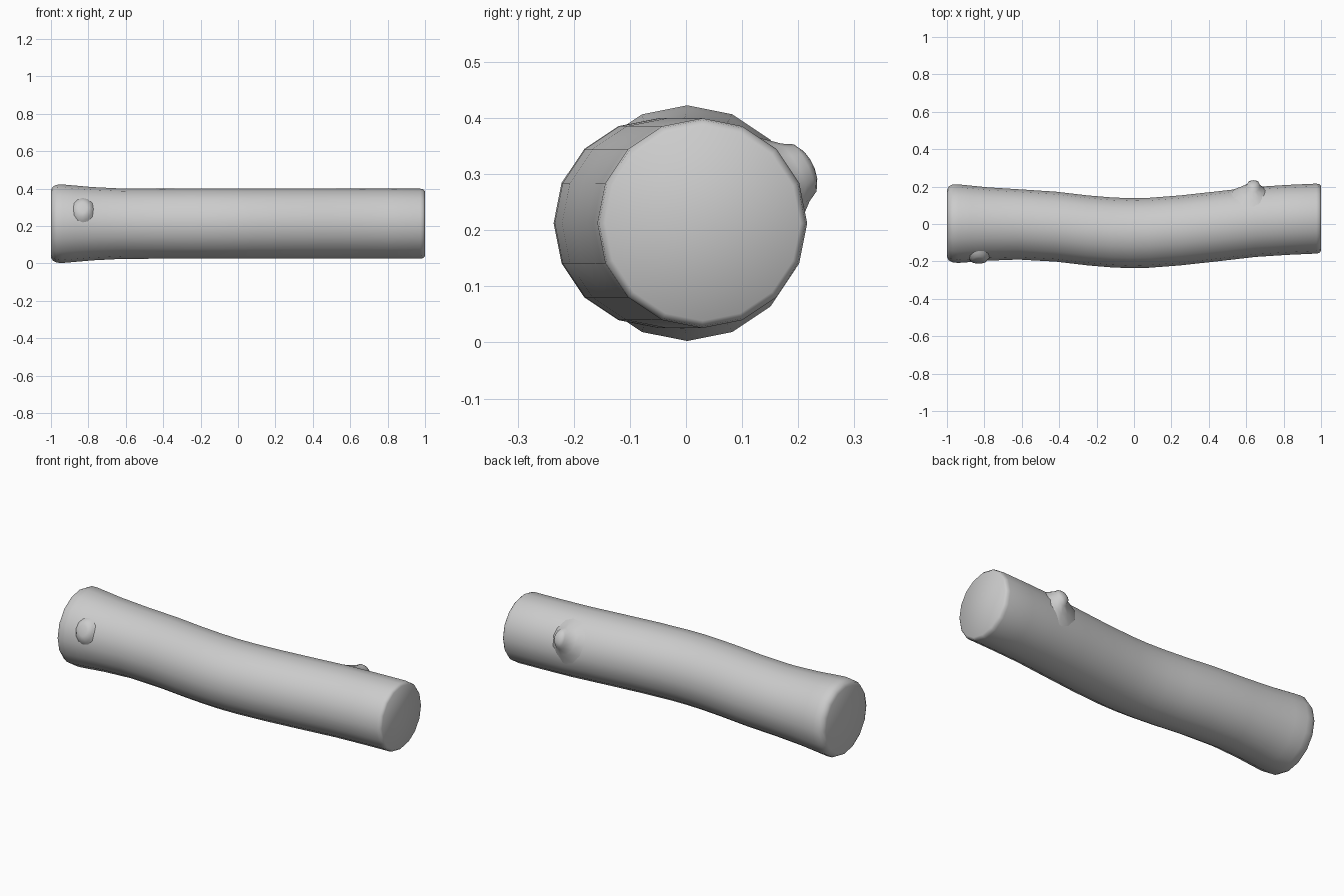
import bpy, bmesh, math
from mathutils import Vector

if "Cube" in bpy.data.objects:
    bpy.data.objects.remove(bpy.data.objects["Cube"])

SIDES = 16
ZC = 0.2125


def finish(bm, name, angle):
    bmesh.ops.recalc_face_normals(bm, faces=bm.faces)
    me = bpy.data.meshes.new(name)
    bm.to_mesh(me)
    bm.free()
    ob = bpy.data.objects.new(name, me)
    bpy.context.collection.objects.link(ob)
    bpy.ops.object.select_all(action='DESELECT')
    ob.select_set(True)
    bpy.context.view_layer.objects.active = ob
    bpy.ops.object.shade_smooth_by_angle(angle=math.radians(angle))
    return ob


def skin(bm, rings):
    # Bridge consecutive rings and close both ends
    vs = [[bm.verts.new(p) for p in r] for r in rings]
    n = len(vs[0])
    for a, b in zip(vs, vs[1:]):
        for i in range(n):
            j = (i + 1) % n
            bm.faces.new((a[i], a[j], b[j], b[i]))
    bm.faces.new(vs[0])
    bm.faces.new(vs[-1])


# Log trunk: (x, centre y, radius) along the bent axis
path = [(-1, 0.003, 0.180), (-0.99, 0.003, 0.198), (-0.97, 0.003, 0.208),
        (-0.94, 0.002, 0.210), (-0.87, 0.001, 0.204), (-0.78, 0, 0.196),
        (-0.62, -0.002, 0.188), (-0.42, -0.014, 0.187), (-0.25, -0.034, 0.187),
        (-0.12, -0.045, 0.187), (-0.02, -0.049, 0.187), (0.08, -0.047, 0.187),
        (0.25, -0.034, 0.187), (0.45, -0.012, 0.187), (0.65, 0.011, 0.187),
        (0.82, 0.022, 0.187), (0.975, 0.029, 0.187), (0.99, 0.029, 0.184),
        (1, 0.030, 0.174)]
bm = bmesh.new()
skin(bm, [[(x, y + r * math.cos(2 * math.pi * i / SIDES),
            ZC + r * math.sin(2 * math.pi * i / SIDES)) for i in range(SIDES)]
          for x, y, r in path])
finish(bm, "log_trunk", 50)


def knot(name, x, yc, radius, angle, profile, wide, trail):
    # Lathed bump whose skirt follows the curve of the trunk
    a = math.radians(angle)
    out = Vector((0, math.cos(a), math.sin(a)))
    tan = Vector((0, -math.sin(a), math.cos(a)))
    rings = []
    for r, h in profile:
        ring = []
        for i in range(12):
            t = 2 * math.pi * i / 12
            u, v = r * math.cos(t), r * math.sin(t) * wide
            if u < 0 and r > 0.04:
                u *= trail
            ring.append(Vector((x + u, yc, ZC)) + tan * v
                        + out * (radius + h - v * v / (2 * radius)))
        rings.append(ring)
    bm = bmesh.new()
    skin(bm, rings)
    finish(bm, name, 70)


# Branch stub on the back, low healed knot on the front
knot("back_knot", 0.638, 0.010, 0.187, 26,
     [(0.085, -0.012), (0.055, 0.008), (0.038, 0.028), (0.031, 0.044),
      (0.018, 0.051), (0.006, 0.053)], 1.5, 1.4)
knot("front_knot", -0.83, 0.0, 0.200, 157,
     [(0.065, -0.014), (0.050, 0.004), (0.038, 0.015), (0.022, 0.018)], 1.3, 1.0)
